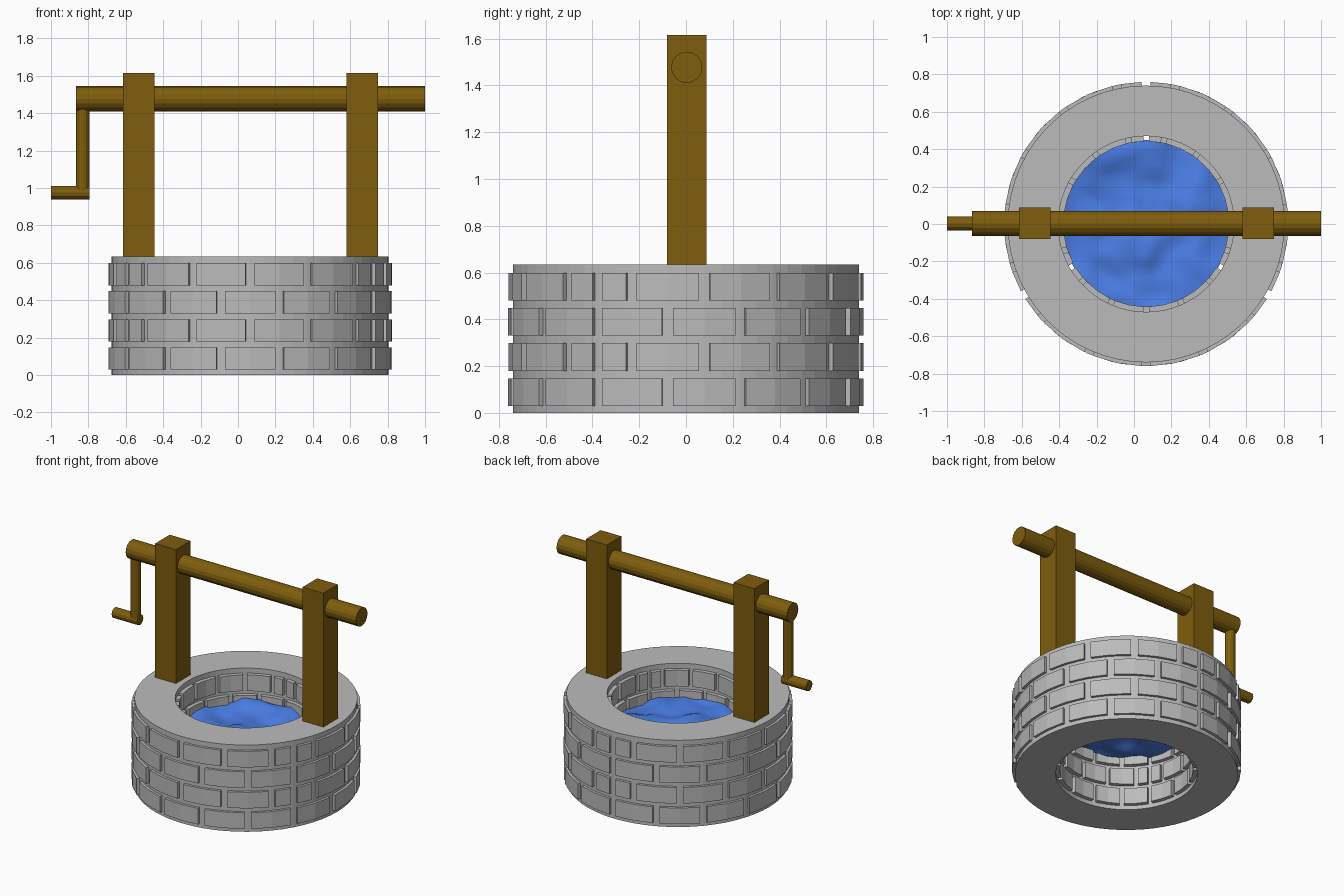
import bpy, bmesh, math
from mathutils import Vector, noise

if "Cube" in bpy.data.objects:
    bpy.data.objects.remove(bpy.data.objects["Cube"])

CX = 0.065  # well axis


def material(name, rgb):
    m = bpy.data.materials.new(name)
    m.diffuse_color = (*rgb, 1)
    m.use_nodes = True
    m.node_tree.nodes["Principled BSDF"].inputs["Base Color"].default_value = m.diffuse_color
    return m


STONE = material("grey stone", (0.5, 0.5, 0.5))
WOOD = material("brown wood", (0.21, 0.11, 0.004))
WATER = material("blue water", (0.07, 0.21, 0.8))


def finish(bm, name, mat, x=0.0):
    bmesh.ops.recalc_face_normals(bm, faces=bm.faces)
    me = bpy.data.meshes.new(name)
    bm.to_mesh(me)
    bm.free()
    me.materials.append(mat)
    ob = bpy.data.objects.new(name, me)
    ob.location.x = x
    bpy.context.collection.objects.link(ob)
    return ob


def arc_block(bm, r0, r1, z0, z1, a0, a1, steps, closed=False):
    """Rectangular section swept around the z axis."""
    rings = []
    for i in range(steps if closed else steps + 1):
        a = math.radians(a0 + (a1 - a0) * i / steps)
        c, s = math.cos(a), math.sin(a)
        rings.append([bm.verts.new((r * c, r * s, z))
                      for r, z in ((r0, z0), (r1, z0), (r1, z1), (r0, z1))])
    for i in range(steps):
        p, q = rings[i], rings[(i + 1) % len(rings)]
        for k in range(4):
            bm.faces.new((p[k], q[k], q[(k + 1) % 4], p[(k + 1) % 4]))
    if not closed:
        bm.faces.new(rings[0])
        bm.faces.new(rings[-1])


# Stone ring
bm = bmesh.new()
arc_block(bm, 0.47, 0.74, 0, 0.635, 0, 360, 60, closed=True)
finish(bm, "well_wall", STONE, CX)

# Raised bricks: three 120 degree sections, rows alternate full and half starts
def bricks(name, r0, r1):
    bm = bmesh.new()
    for row in range(4):
        z = 0.03 + 0.15 * row
        cuts = [0, 24, 48, 72, 96, 120] if row % 2 == 0 else [0, 12, 36, 60, 84, 108, 120]
        for section in (-30, 90, 210):
            for a, b in zip(cuts, cuts[1:]):
                arc_block(bm, r0, r1, z, z + 0.118,
                          section + a + 1.8, section + b - 1.8, 2 if b - a > 12 else 1)
    finish(bm, name, STONE, CX)


bricks("outer_bricks", 0.725, 0.76)
bricks("inner_bricks", 0.442, 0.485)

# Rippled water surface
bm = bmesh.new()
N, RINGS = 48, 14


def water_point(r, a):
    x, y = r * math.cos(a), r * math.sin(a)
    h = 0.05 * noise.noise(Vector((x * 4, y * 4, 1.7))) + 0.025 * noise.noise(Vector((x * 9, y * 9, 5.2)))
    return bm.verts.new((x, y, 0.395 + h))


centre = water_point(0, 0)
prev = None
for j in range(1, RINGS + 1):
    ring = [water_point(0.45 * j / RINGS, math.tau * i / N) for i in range(N)]
    for i in range(N):
        k = (i + 1) % N
        if prev:
            bm.faces.new((prev[i], ring[i], ring[k], prev[k]))
        else:
            bm.faces.new((centre, ring[i], ring[k]))
    prev = ring
for f in bm.faces:
    f.smooth = True
finish(bm, "water", WATER, CX)

# Square posts
for name, x in (("left_post", -0.53), ("right_post", 0.664)):
    bm = bmesh.new()
    bmesh.ops.create_cube(bm, size=1)
    for v in bm.verts:
        v.co = Vector((x + v.co.x * 0.168, 0.003 + v.co.y * 0.168, 1.125 + v.co.z * 0.98))
    finish(bm, name, WOOD)


# Round rods of the winch
def rod(name, p, q, r, sides):
    p, q = Vector(p), Vector(q)
    bm = bmesh.new()
    bmesh.ops.create_cone(bm, cap_ends=True, segments=sides, radius1=r, radius2=r, depth=(q - p).length)
    ob = finish(bm, name, WOOD)
    ob.location = (p + q) / 2
    ob.rotation_euler = (q - p).to_track_quat('Z', 'Y').to_euler()


rod("axle", (-0.865, 0.003, 1.477), (1.0, 0.003, 1.477), 0.067, 16)
rod("crank_arm", (-0.83, 0.003, 0.975), (-0.83, 0.003, 1.45), 0.036, 12)
rod("crank_handle", (-1.0, 0.003, 0.975), (-0.795, 0.003, 0.975), 0.037, 12)
